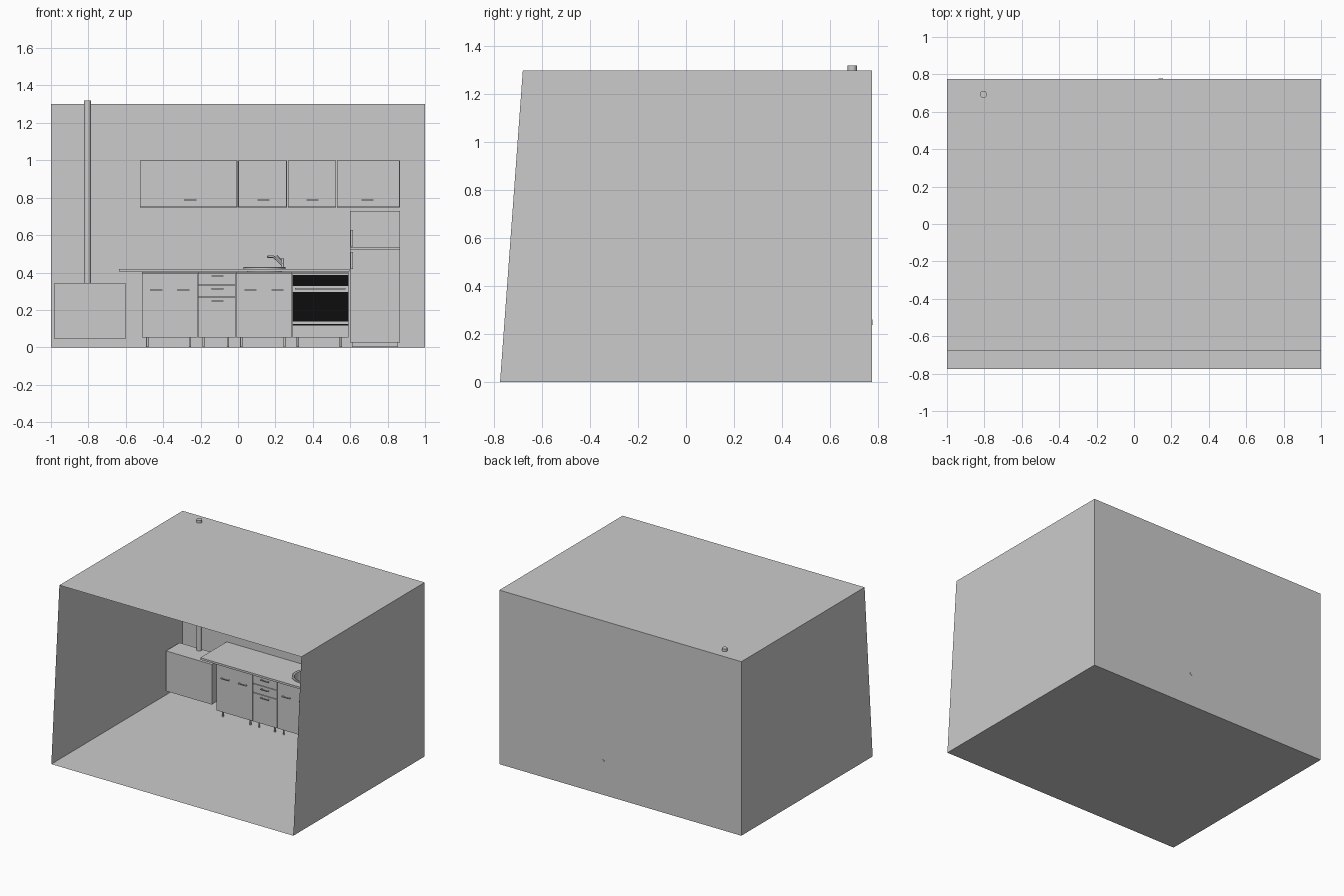
import bpy, bmesh, math
from mathutils import Vector

if "Cube" in bpy.data.objects:
    bpy.data.objects.remove(bpy.data.objects["Cube"])


def material(name, c):
    m = bpy.data.materials.new(name)
    m.diffuse_color = (c, c, c, 1)
    m.use_nodes = True
    m.node_tree.nodes["Principled BSDF"].inputs["Base Color"].default_value = m.diffuse_color
    return m


GREY = material("light grey", 0.6)
BLACK = material("oven black", 0.004)


def finish(name, bm, mat, smooth=False):
    me = bpy.data.meshes.new(name)
    bm.to_mesh(me)
    bm.free()
    me.materials.append(mat)
    ob = bpy.data.objects.new(name, me)
    bpy.context.collection.objects.link(ob)
    if smooth:
        bpy.ops.object.select_all(action='DESELECT')
        ob.select_set(True)
        bpy.context.view_layer.objects.active = ob
        bpy.ops.object.shade_smooth_by_angle(angle=math.radians(35))
    return ob


def box(name, x0, x1, y0, y1, z0, z1, mat=GREY, open_top=False):
    bm = bmesh.new()
    bmesh.ops.create_cube(bm, size=1)
    for v in bm.verts:
        v.co = ((x0 + x1) / 2 + v.co.x * (x1 - x0),
                (y0 + y1) / 2 + v.co.y * (y1 - y0),
                (z0 + z1) / 2 + v.co.z * (z1 - z0))
    if open_top:
        bm.normal_update()
        top = [f for f in bm.faces if f.normal.z > 0.5]
        bmesh.ops.delete(bm, geom=top, context='FACES')
    return finish(name, bm, mat)


def rod(name, a, b, r, sides=16):
    a, b = Vector(a), Vector(b)
    bm = bmesh.new()
    bmesh.ops.create_cone(bm, cap_ends=True, segments=sides, radius1=r, radius2=r,
                          depth=(b - a).length)
    q = (b - a).to_track_quat('Z', 'Y')
    for v in bm.verts:
        v.co = q @ v.co + (a + b) / 2
    return finish(name, bm, GREY, True)


def lathe(name, cx, cy, profile, steps=40):
    bm = bmesh.new()
    vs = [bm.verts.new((cx + r, cy, z)) for r, z in profile]
    es = [bm.edges.new(p) for p in zip(vs, vs[1:])]
    bmesh.ops.spin(bm, geom=vs + es, cent=(cx, cy, 0), axis=(0, 0, 1),
                   angle=math.tau, steps=steps, use_duplicate=False)
    bmesh.ops.remove_doubles(bm, verts=bm.verts, dist=1e-5)
    bmesh.ops.recalc_face_normals(bm, faces=bm.faces)
    return finish(name, bm, GREY, True)


def handle(name, x, y, z, w=0.065):
    # Bow handle: a flat bar on two short posts
    box(name + "_bar", x - w / 2, x + w / 2, y - 0.016, y - 0.011, z - 0.003, z + 0.003)
    for s in (-1, 1):
        px = x + s * (w / 2 - 0.004)
        box(name + "_post", px - 0.003, px + 0.003, y - 0.011, y, z - 0.003, z + 0.003)


# Room shell: open front with sloping side edges
FRONT, TOPF, BACK, H = -0.775, -0.68, 0.775, 1.3
bm = bmesh.new()
L, R = [[bm.verts.new((x, y, z)) for y, z in
         ((FRONT, 0), (BACK, 0), (BACK, H), (TOPF, H))] for x in (-1, 1)]
for i in range(3):
    bm.faces.new((L[i], L[i + 1], R[i + 1], R[i]))
bm.faces.new(L)
bm.faces.new(R[::-1])
bmesh.ops.recalc_face_normals(bm, faces=bm.faces)
finish("room_shell", bm, GREY)

# Stove and flue pipe
box("stove", -0.98, -0.602, 0.55, 0.71, 0.045, 0.345)
rod("flue_pipe", (-0.805, 0.693, 0.34), (-0.805, 0.693, 1.32), 0.019, 24)

# Base units: carcass, fronts, legs
YF, YB = 0.48, 0.77
Z0, Z1 = 0.052, 0.398
bases = [("double_cabinet", -0.515, -0.215), ("drawer_cabinet", -0.215, -0.012),
         ("sink_cabinet", -0.012, 0.29), ("oven_housing", 0.29, 0.592)]
for name, x0, x1 in bases:
    box(name, x0 + 0.001, x1 - 0.001, YF + 0.01, YB, Z0, 0.404, GREY, name == "sink_cabinet")
    for lx in (x0 + 0.03, x1 - 0.042):
        for ly in (YF + 0.035, YB - 0.03):
            rod(name + "_leg", (lx, ly, 0.001), (lx, ly, Z0), 0.006, 12)

for name, x0, x1 in (bases[0], bases[2]):
    box(name + "_front", x0 + 0.002, x1 - 0.002, YF, YF + 0.01, Z0, Z1)
    mid = (x0 + x1) / 2
    for s in (-1, 1):
        handle(name + "_handle", mid + s * 0.072, YF, 0.307)

for z0, z1, hz in ((Z0, 0.266, 0.248), (0.27, 0.333, 0.313), (0.337, Z1, 0.382)):
    box("drawer_front", -0.213, -0.014, YF, YF + 0.01, z0, z1)
    handle("drawer_handle", -0.11, YF, hz)

# Oven: control panel, door glass, trims and lower panel
OX0, OX1 = 0.292, 0.59
box("oven_lower_panel", OX0, OX1, YF, YF + 0.01, Z0, 0.118)
box("oven_black_face", OX0, OX1, YF, YF + 0.01, 0.118, 0.386, BLACK)
box("oven_top_trim", OX0, OX1, YF, YF + 0.01, 0.386, Z1)
box("oven_middle_trim", OX0, OX1, YF - 0.004, YF, 0.297, 0.328)
box("oven_bottom_trim", OX0, OX1, YF - 0.004, YF, 0.125, 0.139)
handle("oven_handle", 0.441, YF - 0.004, 0.313, 0.27)

# Worktop with a round cut-out for the sink
SX, SY = 0.142, 0.63
top = box("worktop", -0.635, 0.597, 0.462, 0.773, 0.405, 0.42)
cutter = rod("sink_cutter", (SX, SY, 0.38), (SX, SY, 0.45), 0.1, 40)
cutter.hide_render = True
cutter.hide_viewport = True
cutter.display_type = 'WIRE'
cut = top.modifiers.new("sink_hole", 'BOOLEAN')
cut.operation, cut.object, cut.solver = 'DIFFERENCE', cutter, 'EXACT'

# Sink basin, drain and tap
lathe("sink_basin", SX, SY, [(0.113, 0.42), (0.113, 0.428), (0.106, 0.43), (0.096, 0.426),
                             (0.09, 0.35), (0.08, 0.325), (0.02, 0.318), (0, 0.318)])
rod("drain_down", (SX, SY, 0.25), (SX, SY, 0.318), 0.014)
rod("drain_back", (SX, SY, 0.25), (SX, 0.778, 0.25), 0.012)
TX, TY = 0.238, 0.715
rod("tap_base", (TX, TY, 0.42), (TX, TY, 0.475), 0.008)
rod("tap_spout", (TX, TY, 0.44), (0.19, 0.69, 0.485), 0.006)
rod("tap_spout_end", (0.19, 0.69, 0.485), (0.158, 0.675, 0.485), 0.006)
rod("tap_lever", (TX, TY, 0.462), (0.208, 0.70, 0.49), 0.004)

# Wall cabinets
UF = 0.605
for x0, x1, hx in ((-0.525, -0.003, -0.255), (0.0, 0.262, 0.137),
                   (0.266, 0.525, 0.398), (0.528, 0.866, 0.692)):
    box("wall_cabinet", x0, x1, UF + 0.01, YB, 0.748, 1.0)
    box("wall_cabinet_door", x0 + 0.002, x1 - 0.002, UF, UF + 0.01, 0.75, 0.998)
    handle("wall_cabinet_handle", hx, UF, 0.787)

# Fridge: plinth, body, two doors and side handles
FX0, FX1, FF = 0.6, 0.866, 0.465
box("fridge_plinth", FX0 + 0.01, FX1 - 0.01, FF + 0.03, YB, 0.001, 0.027)
box("fridge_body", FX0, FX1, FF + 0.025, YB, 0.027, 0.73)
for z0, z1, h0, h1 in ((0.027, 0.522, 0.42, 0.51), (0.53, 0.73, 0.54, 0.628)):
    box("fridge_door", FX0, FX1, FF, FF + 0.022, z0, z1)
    box("fridge_handle", FX0 + 0.002, FX0 + 0.014, FF - 0.018, FF - 0.01, h0, h1)
    for hz in (h0, h1 - 0.01):
        box("fridge_handle_post", FX0 + 0.002, FX0 + 0.014, FF - 0.01, FF, hz, hz + 0.01)
